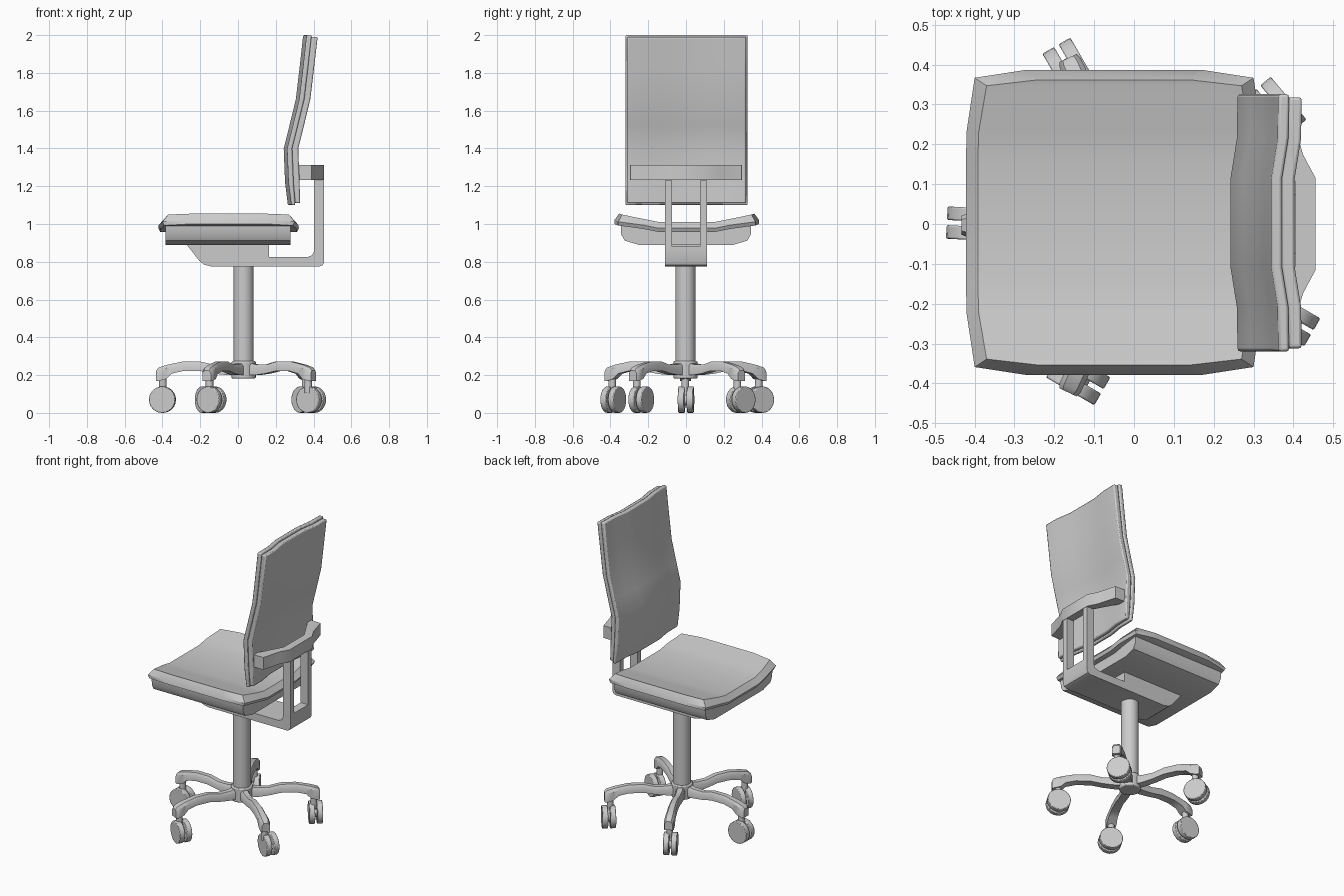
import bpy, bmesh
from math import sin, cos, radians, pi
from mathutils import Vector, Matrix

if "Cube" in bpy.data.objects:
    bpy.data.objects.remove(bpy.data.objects["Cube"])


def loft(name, rings, bevel=0.0, smooth=35):
    """Skin a list of equal-length closed rings and cap both ends."""
    bm = bmesh.new()
    rows = [[bm.verts.new(p) for p in r] for r in rings]
    n = len(rows[0])
    for a, b in zip(rows, rows[1:]):
        for i in range(n):
            j = (i + 1) % n
            bm.faces.new((a[i], a[j], b[j], b[i]))
    bm.faces.new(rows[0])
    bm.faces.new(rows[-1])
    bmesh.ops.recalc_face_normals(bm, faces=bm.faces)
    me = bpy.data.meshes.new(name)
    bm.to_mesh(me)
    bm.free()
    ob = bpy.data.objects.new(name, me)
    bpy.context.collection.objects.link(ob)
    if bevel:
        m = ob.modifiers.new("Bevel", 'BEVEL')
        m.width, m.segments, m.limit_method = bevel, 2, 'ANGLE'
        m.angle_limit = radians(40)
    bpy.ops.object.select_all(action='DESELECT')
    ob.select_set(True)
    bpy.context.view_layer.objects.active = ob
    bpy.ops.object.shade_smooth_by_angle(angle=radians(smooth))
    return ob


def prism(name, pts, axis, lo, hi, bevel=0.0):
    """Extrude a 2D profile along x, y or z."""
    def place(p, t):
        q = list(p)
        q.insert("xyz".index(axis), t)
        return q
    return loft(name, [[place(p, t) for p in pts] for t in (lo, hi)], bevel)


def rod(name, centre, direction, r, length, n=24, bevel=0.0):
    """Cylinder centred at a point, along a direction."""
    rot = Vector(direction).to_track_quat('Z', 'Y')
    c = Vector(centre)
    rings = [[c + rot @ Vector((r * cos(2 * pi * i / n), r * sin(2 * pi * i / n), t))
              for i in range(n)] for t in (-length / 2, length / 2)]
    return loft(name, rings, bevel)


CX, CY = 0.03, -0.003      # column axis

# Seat cushion: sections across y (y bottom, y top, half length, z bottom, z top)
half = [(.383, .358, .22, 1.0, 1.055), (.363, .343, .35, .992, 1.05),
        (.23, .226, .37, .974, 1.026), (.15, .15, .372, .958, 1.011)]
secs = [(-a, -b, h, c, d) for a, b, h, c, d in half] + half[::-1]
rings = []
for yb, yt, h, zb, zt in secs:
    x, y0, zm = -.05, .004, zb + .02
    rings.append([(x - h + .01, yb + y0, zb), (x - h, yb + y0, zm), (x - h + .03, yt + y0, zt),
                  (x + h - .03, yt + y0, zt), (x + h, yb + y0, zm), (x + h - .01, yb + y0, zb)])
loft("seat_cushion", rings)

# Shell under the seat
side = [(.15, .965), (.345, .995), (.343, .945), (.325, .912), (.25, .89)]
prism("seat_shell", side + [(-y, z) for y, z in side[::-1]], 'x', -.383, .278)

# Tilt mechanism with rear bracket rising behind the seat
bracket = [(-.275, .895), (-.205, .805), (-.18, .785), (-.14, .775), (.43, .775), (.448, .782),
           (.456, .80), (.456, .88), (.402, .88), (.402, .855), (.393, .835), (.37, .825),
           (.165, .825), (.165, .895)]
prism("mechanism_bracket", bracket, 'y', -.11, .11)
for s, tag in ((1, "left"), (-1, "right")):
    post = [(x, s * y) for x, y in ((.402, .073), (.456, .073), (.456, .11), (.402, .11))]
    prism("back_post_" + tag, post, 'z', .88, 1.23)

# Crossbar that carries the backrest
outer = [(.456, .115), (.424, .175), (.39, .295)]
inner = [(.32, .297), (.32, .26), (.375, .16), (.405, .105)]
loop = outer + inner
prism("back_crossbar", loop + [(x, -y) for x, y in loop[::-1]], 'z', 1.232, 1.312)

# Backrest: front line at mid width, heights bottom to top
line = [(.264, 1.10), (.249, 1.22), (.242, 1.40), (.272, 1.52), (.306, 1.66),
        (.325, 1.82), (.345, 2.0)]


def back_panel(name, width, near, far, trim):
    cols = [(-width, .018), (-.21, .016), (-.11, 0), (.11, 0), (.21, .016), (width, .018)]
    rings = []
    for x, z in line:
        z = min(max(z, 1.10 + trim), 2.0 - trim)
        k = .8 if z < 1.2 else 1
        ring = [(x + near * k + o, y + .003, z) for y, o in cols]
        ring += [(x + far * k + o, y + .003, z) for y, o in cols[::-1]]
        rings.append(ring)
    loft(name, rings, .007)


back_panel("backrest_cushion", .323, 0, .027, 0)
back_panel("backrest_shell", .315, .026, .059, .01)

# Gas column and hub
rod("column", (CX, CY, .51), (0, 0, 1), .053, .56, 32)
rod("base_hub", (CX, CY, .228), (0, 0, 1), .064, .092, 24, .006)

# Star base arm: (radius, z bottom, z top, half width)
arm = [(.03, .20, .268, .026), (.09, .20, .256, .026), (.16, .208, .255, .025),
       (.23, .222, .272, .025), (.32, .222, .272, .026), (.38, .208, .26, .027),
       (.41, .18, .253, .029), (.45, .168, .24, .029), (.463, .17, .225, .024)]

# Each arm: angle, caster centre, caster rolling angle
spokes = [(180, (-.40, .0), 177), (115, (-.16, .387), 120), (-115, (-.14, -.385), -30),
          (40, (.357, .29), -50), (-37, (.387, -.237), -30)]
for i, (ang, (wx, wy), roll) in enumerate(spokes, 1):
    turn = Matrix.Translation((CX, CY, 0)) @ Matrix.Rotation(radians(ang), 4, 'Z')
    rings = []
    for r, zb, zt, w in arm:
        sec = [(-w, zb), (-w, zt - .016), (-w * .6, zt), (w * .6, zt), (w, zt - .016), (w, zb)]
        rings.append([turn @ Vector((r, y, z)) for y, z in sec])
    loft(f"base_arm_{i}", rings)
    # Twin-wheel caster
    a = radians(roll)
    axis = Vector((-sin(a), cos(a), 0))
    c = Vector((wx, wy, .07))
    for s, tag in ((1, "a"), (-1, "b")):
        rod(f"caster_{i}_wheel_{tag}", c + axis * .0235 * s, axis, .07, .034, 24, .004)
    rod(f"caster_{i}_axle", c, axis, .03, .03, 16)
    stem = turn @ Vector((.428, 0, .15))
    rod(f"caster_{i}_stem", stem, (0, 0, 1), .02, .09, 16)
    # Short neck linking stem to axle
    top, low = stem + Vector((0, 0, -.02)), c + Vector((0, 0, .02))
    rod(f"caster_{i}_neck", (top + low) / 2, top - low, .016, (top - low).length + .02, 12)
